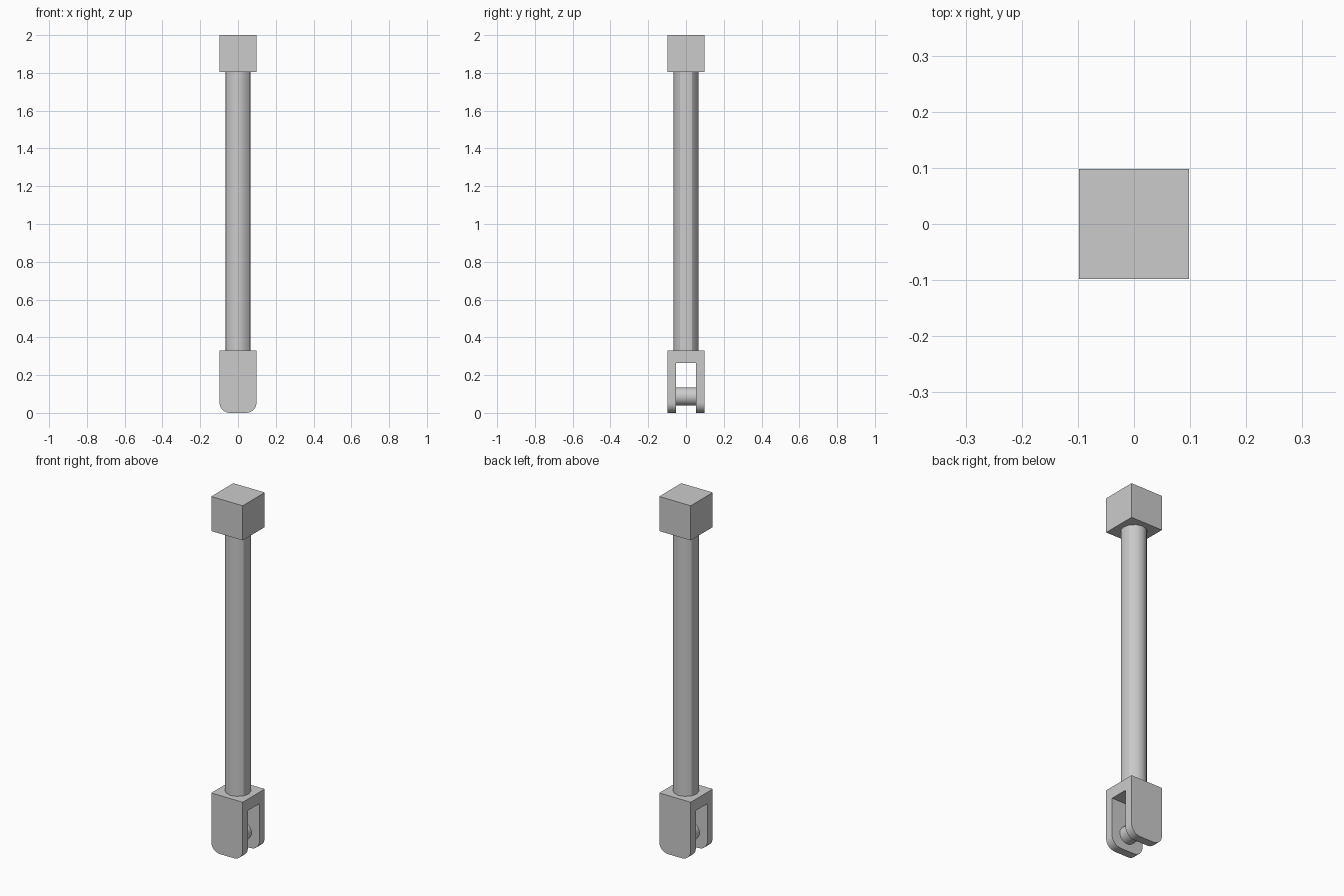
import bpy, bmesh
from math import sin, cos, pi, radians

default = bpy.data.objects.get("Cube")
if default:
    bpy.data.objects.remove(default, do_unlink=True)

# Single plain grey
GREY = (0.6, 0.6, 0.6, 1.0)
metal = bpy.data.materials.new("plain_grey")
metal.use_nodes = True
metal.diffuse_color = GREY
metal.node_tree.nodes["Principled BSDF"].inputs["Base Color"].default_value = GREY

HALF = 0.098            # half width of both end blocks
FORK_TOP = 0.33
HEAD_BOTTOM = 1.805
ROD_R = 0.066


def finish(obj, name):
    obj.name = obj.data.name = name
    obj.data.materials.clear()
    obj.data.materials.append(metal)
    bpy.ops.object.select_all(action='DESELECT')
    obj.select_set(True)
    bpy.context.view_layer.objects.active = obj
    bpy.ops.object.shade_smooth_by_angle(angle=radians(40))
    return obj


def box(name, size, center):
    bpy.ops.mesh.primitive_cube_add(size=1, location=center)
    obj = bpy.context.object
    obj.scale = size
    bpy.ops.object.transform_apply(location=False, rotation=False, scale=True)
    return finish(obj, name)


def cylinder(name, sides, radius, length, center, rotation=(0, 0, 0)):
    bpy.ops.mesh.primitive_cylinder_add(vertices=sides, radius=radius, depth=length,
                                        location=center, rotation=rotation)
    return finish(bpy.context.object, name)


# Square head block
box("head_block", (2 * HALF, 2 * HALF, 2 - HEAD_BOTTOM), (0, 0, (2 + HEAD_BOTTOM) / 2))

# Twelve-sided rod with crisp edges beside its two side faces
rod = cylinder("rod", 12, ROD_R, HEAD_BOTTOM - FORK_TOP, (0, 0, (HEAD_BOTTOM + FORK_TOP) / 2))
for edge in rod.data.edges:
    a, b = (rod.data.vertices[i].co for i in edge.vertices)
    if abs(a.z - b.z) > 1 and abs(abs(a.y) - ROD_R / 2) < 0.005:
        edge.use_edge_sharp = True

# Fork: outline with rounded lower corners, extruded front to back
CORNER, STEPS = 0.055, 8
outline = [(-HALF, FORK_TOP)]
for side, start in ((-1, pi), (1, 1.5 * pi)):
    for i in range(STEPS + 1):
        angle = start + i / STEPS * pi / 2
        outline.append((side * (HALF - CORNER) + CORNER * cos(angle),
                        CORNER + CORNER * sin(angle)))
outline.append((HALF, FORK_TOP))

bm = bmesh.new()
face = bm.faces.new([bm.verts.new((x, -HALF, z)) for x, z in outline])
extruded = bmesh.ops.extrude_face_region(bm, geom=[face])["geom"]
bmesh.ops.translate(bm, vec=(0, 2 * HALF, 0),
                    verts=[v for v in extruded if isinstance(v, bmesh.types.BMVert)])
bmesh.ops.recalc_face_normals(bm, faces=bm.faces)
mesh = bpy.data.meshes.new("fork")
bm.to_mesh(mesh)
bm.free()
fork = bpy.data.objects.new("fork", mesh)
bpy.context.collection.objects.link(fork)

# Slot through the fork
SLOT_HALF, SLOT_TOP = 0.052, 0.265
cutter = box("slot_cutter", (0.4, 2 * SLOT_HALF, SLOT_TOP + 0.1), (0, 0, (SLOT_TOP - 0.1) / 2))
cutter.hide_render = True
cut = fork.modifiers.new("slot", 'BOOLEAN')
cut.operation = 'DIFFERENCE'
cut.solver = 'EXACT'
cut.object = cutter
bpy.context.view_layer.objects.active = fork
bpy.ops.object.modifier_apply(modifier=cut.name)
bpy.data.objects.remove(cutter, do_unlink=True)
finish(fork, "fork")

# Cross pin between the fork cheeks
cylinder("cross_pin", 24, 0.048, 2 * SLOT_HALF + 0.02, (0, 0, 0.087), (pi / 2, 0, 0))
